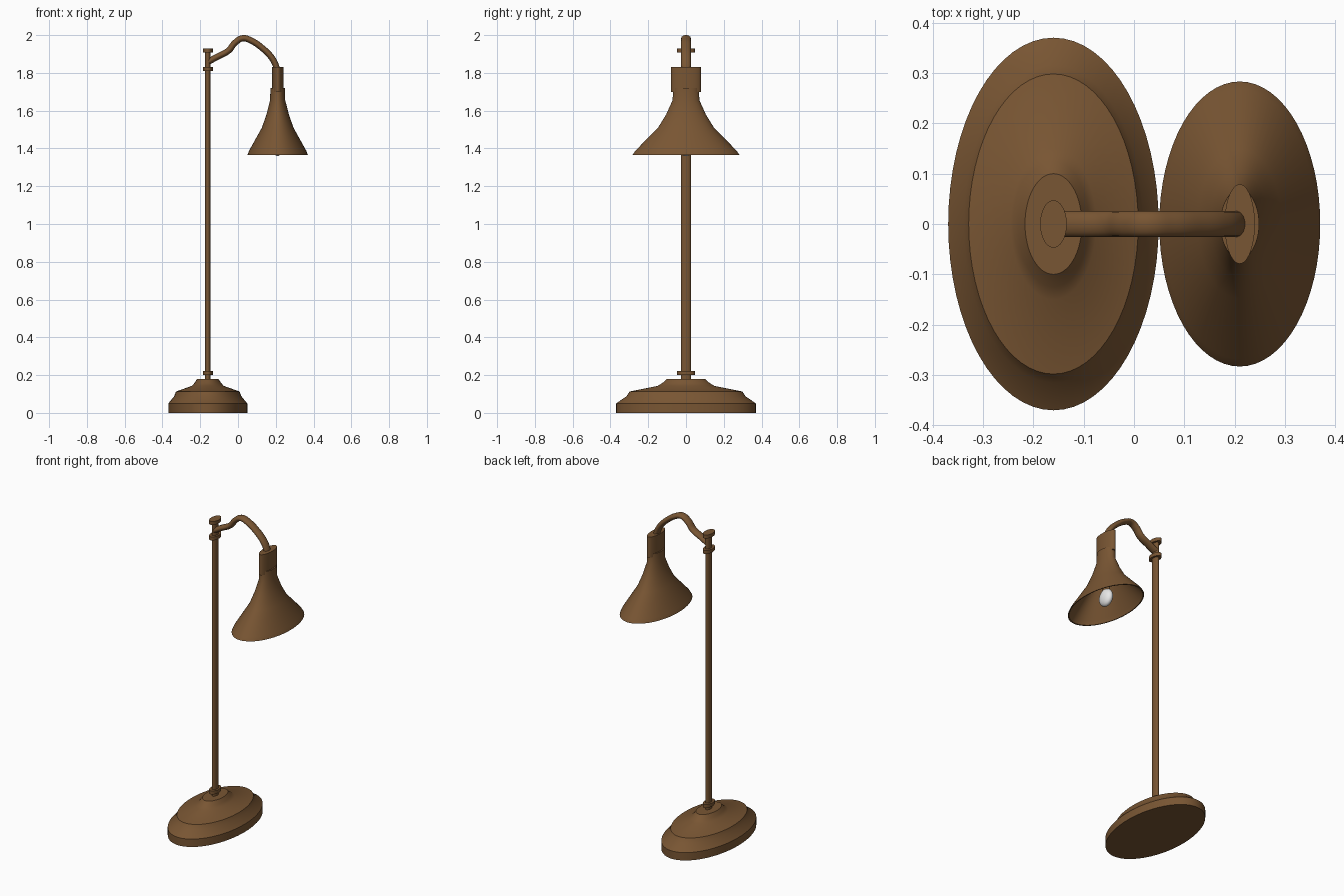
import bpy, bmesh, math

cube = bpy.data.objects.get("Cube")
if cube:
    bpy.data.objects.remove(cube)

SQUASH = 0.565      # every round part is an oval, narrower in x
POLE_X, SHADE_X = -0.16, 0.21


def material(name, rgb, rough):
    m = bpy.data.materials.new(name)
    m.use_nodes = True
    m.diffuse_color = (*rgb, 1)
    bsdf = m.node_tree.nodes["Principled BSDF"]
    bsdf.inputs["Base Color"].default_value = (*rgb, 1)
    bsdf.inputs["Roughness"].default_value = rough
    return m


BRONZE = material("bronze_brown", (0.19, 0.092, 0.033), 0.5)
WHITE = material("bulb_white", (0.8, 0.8, 0.8), 0.4)


def smooth(ob, angle=30):
    bpy.ops.object.select_all(action='DESELECT')
    ob.select_set(True)
    bpy.context.view_layer.objects.active = ob
    bpy.ops.object.shade_smooth_by_angle(angle=math.radians(angle))


def lathe(name, cx, profile, mat=BRONZE, squash=SQUASH, n=64):
    """Spin (radius, z) points around a vertical axis into a capped oval solid."""
    bm = bmesh.new()
    rings = []
    for r, z in profile:
        rings.append([bm.verts.new((cx + squash * r * math.cos(2 * math.pi * i / n),
                                    r * math.sin(2 * math.pi * i / n), z)) for i in range(n)])
    for a, b in zip(rings, rings[1:]):
        for i in range(n):
            j = (i + 1) % n
            bm.faces.new((a[i], a[j], b[j], b[i]))
    bm.faces.new(rings[0][::-1])
    bm.faces.new(rings[-1])
    bmesh.ops.recalc_face_normals(bm, faces=bm.faces)
    me = bpy.data.meshes.new(name)
    bm.to_mesh(me)
    bm.free()
    me.materials.append(mat)
    ob = bpy.data.objects.new(name, me)
    bpy.context.collection.objects.link(ob)
    smooth(ob)
    return ob


# Stepped foot
lathe("base", POLE_X, [(0.37, 0), (0.37, 0.05), (0.315, 0.088), (0.298, 0.113),
                       (0.15, 0.143), (0.125, 0.158), (0.10, 0.18)])

# Upright pole and its collars
lathe("pole", POLE_X, [(0.026, 0.17), (0.026, 1.925)], n=32)
for name, z in (("lower_collar", 0.20), ("arm_collar", 1.81), ("top_cap", 1.908)):
    lathe(name, POLE_X, [(0.047, z), (0.047, z + 0.022)], n=32)

# Curved arm from the pole to the shade
curve = bpy.data.curves.new("arm", 'CURVE')
curve.dimensions = '3D'
curve.bevel_depth = 0.017
curve.bevel_resolution = 5
curve.resolution_u = 8
curve.use_fill_caps = True
path = [(-0.16, 1.858), (-0.11, 1.885), (-0.05, 1.918), (-0.015, 1.96), (0.025, 1.983),
        (0.075, 1.968), (0.13, 1.93), (0.175, 1.885), (0.198, 1.845), (0.21, 1.80)]
spline = curve.splines.new('BEZIER')
spline.bezier_points.add(len(path) - 1)
for p, (x, z) in zip(spline.bezier_points, path):
    p.co = (x, 0, z)
    p.handle_left_type = p.handle_right_type = 'AUTO'
curve.materials.append(BRONZE)
arm = bpy.data.objects.new("arm", curve)
bpy.context.collection.objects.link(arm)
arm.scale.y = 1.53
bpy.ops.object.select_all(action='DESELECT')
arm.select_set(True)
bpy.context.view_layer.objects.active = arm
bpy.ops.object.convert(target='MESH')
smooth(bpy.context.view_layer.objects.active, 45)

# Flared shade: up the outside from the inner crown, hollow below
lathe("shade", SHADE_X, [(0.055, 1.64), (0.138, 1.505), (0.258, 1.39), (0.274, 1.366),
                         (0.283, 1.366), (0.268, 1.388), (0.148, 1.51),
                         (0.105, 1.58), (0.071, 1.655), (0.068, 1.72)])

# Flattened socket housing above the shade
lathe("socket_housing", SHADE_X, [(0.079, 1.70), (0.079, 1.83)], squash=0.38, n=48)

# Lamp holder and bulb inside the shade
lathe("lamp_holder", SHADE_X, [(0.03, 1.44), (0.03, 1.65)], n=32)
bulb = [(max(0.052 * math.sin(math.pi * k / 14), 0.001), 1.415 - 0.055 * math.cos(math.pi * k / 14))
        for k in range(15)]
lathe("bulb", SHADE_X, bulb, mat=WHITE, n=32)
